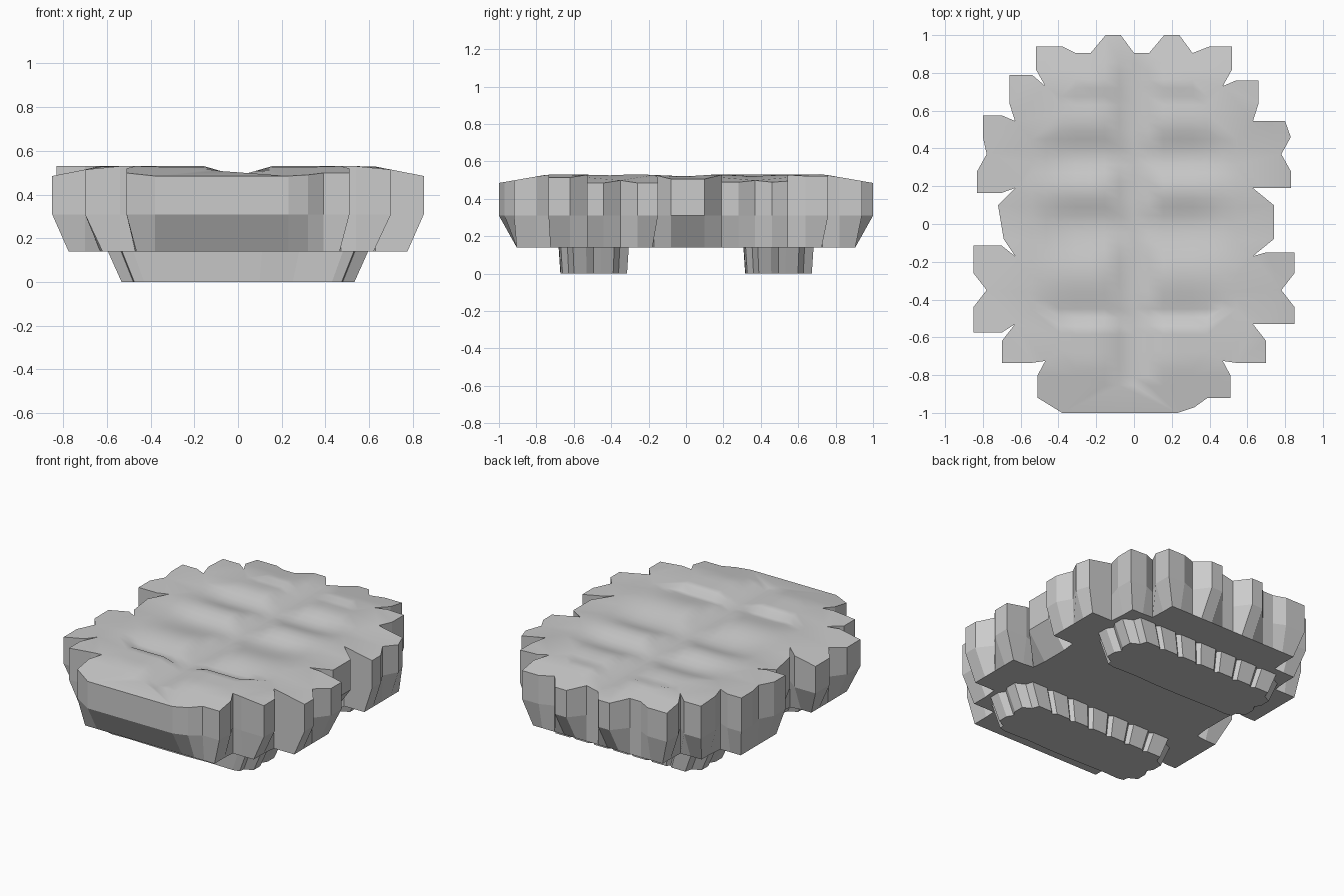
import bpy, bmesh, math
from mathutils import Vector
from mathutils.geometry import delaunay_2d_cdt

if "Cube" in bpy.data.objects:
    bpy.data.objects.remove(bpy.data.objects["Cube"])

# Right flank of the tufted outline, front to back
SIDE = [(.51, -.92), (.51, -.80), (.47, -.725), (.54, -.735), (.70, -.735), (.70, -.62),
        (.63, -.53), (.70, -.53), (.85, -.53), (.85, -.44), (.78, -.35), (.85, -.26),
        (.85, -.15), (.70, -.15), (.63, -.17), (.74, -.08), (.74, .10), (.63, .19),
        (.70, .19), (.83, .19), (.83, .28), (.78, .37), (.83, .46), (.80, .545),
        (.70, .545), (.63, .545), (.66, .64), (.66, .76), (.54, .76), (.47, .73),
        (.52, .82), (.52, .94)]
FRONT = [(-.38, -1), (.23, -1), (.32, -.97), (.39, -.92)]
BACK = [(.40, .94), (.31, .905), (.24, 1), (.16, 1), (.08, .905), (0, .905),
        (-.07, 1), (-.15, 1), (-.23, .905), (-.31, .905), (-.38, .94)]
# Left flank is the mirror with slightly fuller tufts
LEFT_Y = {7: -.575, 8: -.575, 12: -.115, 13: -.115, 18: .165, 19: .165,
          23: .575, 24: .575, 27: .79, 28: .79}
LEFT_X = {15: -.69, 16: -.72, 22: -.80}
left = [(LEFT_X.get(i, -x), LEFT_Y.get(i, y)) for i, (x, y) in enumerate(SIDE)]
outline = FRONT + SIDE + BACK + left[::-1]
VALLEYS = (-.54, 0, .36, .72)


def bottom(x, y):
    """Pull tufts in to the stepped footprint of the underside."""
    ax, ay = abs(x), abs(y)
    limit = .62 if ay < .11 else .775 if ay < .58 else .62 if ay < .795 else .465
    ax = min(ax, limit)
    if ax > .635:
        ay = max(.18, min(ay, .545))
    elif ax > .5:
        ay = min(ay, .725)
    else:
        ay = min(ay, .905)
    return math.copysign(ax, x), math.copysign(ay, y), .14


def top_z(x, y):
    """Padded upper surface: centre crease, cross rows, drooping rim."""
    z = .53 - .045 * max(0, 1 - abs(x) / .155)
    z = min(z, .53 - .045 * max(0, (abs(y) - .74) / .26))
    if x > 0 or y < .15:
        z = min(z, .53 - .045 * max(0, (abs(x) - .62) / .23))
    # Rows of padding between the cross valleys, fading out to the sides
    fade = max(0, min(1, (.6 - abs(x)) / .25))
    for a, b in zip(VALLEYS, VALLEYS[1:]):
        if a <= y <= b:
            t = (y - a) / (b - a)
            depth = .035 if y < .54 else .015
            z = min(z, .53 - fade * depth * (.5 + .5 * math.cos(math.tau * t)))
    return z


def finish(bm, name):
    bmesh.ops.remove_doubles(bm, verts=bm.verts, dist=.0005)
    bmesh.ops.recalc_face_normals(bm, faces=bm.faces)
    mesh = bpy.data.meshes.new(name)
    bm.to_mesh(mesh)
    bm.free()
    obj = bpy.data.objects.new(name, mesh)
    bpy.context.collection.objects.link(obj)
    return obj


def bridge(bm, upper, lower):
    n = len(upper)
    for i in range(n):
        j = (i + 1) % n
        bm.faces.new((lower[i], lower[j], upper[j], upper[i]))


# Padded body
n = len(outline)
grid = [(i * .0775, j * .045) for i in range(-7, 8) for j in range(-19, 20)
        if abs(i) < 6 and abs(j) < 16 or abs(i) < 5 or abs(j) < 11]
flat = [Vector(p) for p in outline + grid]
pts, _, tris, orig, _, _ = delaunay_2d_cdt(flat, [], [list(range(n))], 1, 1e-5)
bm = bmesh.new()
cap = [bm.verts.new((p.x, p.y, top_z(p.x, p.y))) for p in pts]
for t in tris:
    bm.faces.new([cap[i] for i in t]).smooth = True
where = {o: k for k, src in enumerate(orig) for o in src}
rim = [cap[where[i]] for i in range(n)]
middle = [bm.verts.new((x, y, .31)) for x, y in outline]
base = [bm.verts.new(bottom(x, y)) for x, y in outline]
bridge(bm, rim, middle)
bridge(bm, middle, base)
bm.faces.new(base[::-1])
finish(bm, "padded_body")


# Support runners: plain front edge, shallow scallops along the back edge
def runner(name, cy):
    end = [(.53, -.175), (.535, -.14), (.595, -.11), (.595, -.04), (.57, 0),
           (.595, .04), (.595, .11), (.535, .14)]
    back = []
    for i in range(3, -4, -1):
        x = i * .155
        back += [(x + .055, .188), (x - .055, .188), (x - .0775, .168)]
    back.pop()
    front = [(-.48, -.185), (-.37, -.18), (-.11, -.187), (.11, -.187), (.28, -.18), (.48, -.185)]
    loop = front + end + back + [(-x, y) for x, y in end[::-1]]
    bm = bmesh.new()
    up = [bm.verts.new((x, cy + y, .14)) for x, y in loop]
    low = [bm.verts.new((x * .895, cy + y * .95, 0)) for x, y in loop]
    bridge(bm, up, low)
    bm.faces.new(low[::-1])
    bm.faces.new(up)
    finish(bm, name)


runner("front_runner", -.494)
runner("back_runner", .494)
